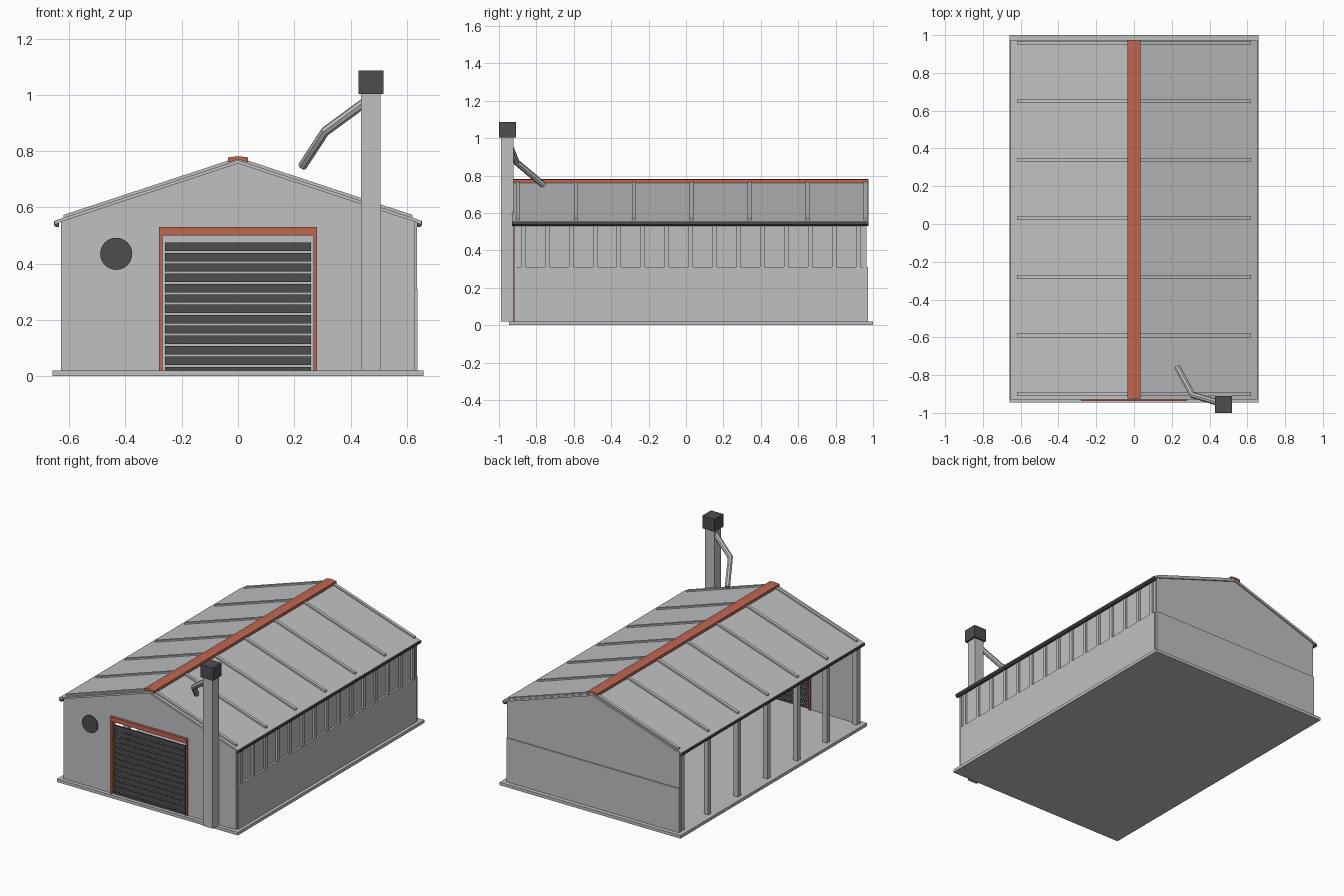
import bpy
import bmesh
from math import pi
from mathutils import Matrix, Vector

cube = bpy.data.objects.get("Cube")
if cube:
    bpy.data.objects.remove(cube, do_unlink=True)


def material(name, rgb):
    m = bpy.data.materials.new(name)
    m.use_nodes = True
    m.diffuse_color = (*rgb, 1)
    m.node_tree.nodes["Principled BSDF"].inputs["Base Color"].default_value = (*rgb, 1)
    return m


GREY = material("light grey metal", (0.52, 0.53, 0.54))
DARK = material("charcoal", (0.075, 0.075, 0.08))
RUST = material("rust orange", (0.52, 0.135, 0.08))


def finish(name, bm, mat):
    bmesh.ops.recalc_face_normals(bm, faces=bm.faces)
    mesh = bpy.data.meshes.new(name)
    bm.to_mesh(mesh)
    bm.free()
    mesh.materials.append(mat)
    ob = bpy.data.objects.new(name, mesh)
    bpy.context.collection.objects.link(ob)
    return ob


def box(name, x, y, z, mat):
    """Box from (low, high) pairs on each axis."""
    bm = bmesh.new()
    size = [b - a for a, b in (x, y, z)]
    mid = Vector([(a + b) / 2 for a, b in (x, y, z)])
    bmesh.ops.create_cube(bm, size=1, matrix=Matrix.Translation(mid) @ Matrix.Diagonal((*size, 1)))
    return finish(name, bm, mat)


def prism(name, points, y, mat):
    """Profile in x and z, extruded along y."""
    bm = bmesh.new()
    face = bm.faces.new([bm.verts.new((px, y[0], pz)) for px, pz in points])
    ext = bmesh.ops.extrude_face_region(bm, geom=[face])
    moved = [v for v in ext["geom"] if isinstance(v, bmesh.types.BMVert)]
    bmesh.ops.translate(bm, vec=(0, y[1] - y[0], 0), verts=moved)
    return finish(name, bm, mat)


FLOOR, FRONT, BACK, HALF = 0.02, -0.92, 0.965, 0.63
PANEL_TOP = 0.31


def roof_z(x):
    return 0.768 - 0.33 * abs(x)


def chevron(half, low, high):
    return [(-half, roof_z(half) + low), (0, roof_z(0) + low), (half, roof_z(half) + low),
            (half, roof_z(half) + high), (0, roof_z(0) + high), (-half, roof_z(half) + high)]


# Base slab
box("base_slab", (-0.66, 0.66), (-0.945, 1.0), (0, FLOOR), GREY)

# Gable walls, the front one with a doorway
eave = roof_z(HALF) - 0.012
peak = roof_z(0) - 0.012
gable = [(HALF, FLOOR), (HALF, eave), (0, peak), (-HALF, eave), (-HALF, FLOOR)]
DOOR, DOOR_TOP = 0.268, 0.5
doorway = [(-DOOR, FLOOR), (-DOOR, DOOR_TOP), (DOOR, DOOR_TOP), (DOOR, FLOOR)]
prism("front_wall", gable + doorway, (FRONT, FRONT + 0.015), GREY)
prism("back_wall", gable, (BACK - 0.015, BACK), GREY)
box("back_lower_panel", (-HALF, HALF), (BACK, BACK + 0.008), (FLOOR, PANEL_TOP), GREY)

# Closed side wall with lower panel and upright battens
box("side_wall", (0.61, 0.624), (FRONT, BACK), (FLOOR, 0.552), GREY)
box("side_lower_panel", (0.624, 0.638), (-0.905, 0.955), (FLOOR, PANEL_TOP), GREY)
count = 15
for i in range(count):
    y = -0.87 + i * 1.79 / (count - 1)
    box("side_batten", (0.624, 0.637), (y - 0.012, y + 0.012), (PANEL_TOP, 0.55), GREY)

# Roof, ribs, ridge cap and gutters
prism("roof", chevron(0.65, -0.012, 0), (-0.93, 0.975), GREY)
bays = [-0.9 + i * 0.31 for i in range(7)]
for y in bays:
    prism("roof_rib", chevron(0.62, 0, 0.01), (y - 0.01, y + 0.01), GREY)
prism("ridge_cap", [(-0.035, 0.76), (0, 0.771), (0.035, 0.76), (0.035, 0.778),
                    (0, 0.782), (-0.035, 0.778)], (-0.925, 0.975), RUST)
for s in (-1, 1):
    prism("gutter", [(s * 0.636, 0.551), (s * 0.655, 0.551), (s * 0.655, 0.538),
                     (s * 0.648, 0.53), (s * 0.636, 0.53)], (-0.93, 0.975), DARK)

# Open side: posts with knee braces
for y in bays:
    yy = min(y, 0.93)
    box("side_post", (-0.628, -0.596), (yy - 0.016, yy + 0.016), (FLOOR, 0.553), GREY)
    prism("knee_brace", [(-0.6, 0.47), (-0.6, 0.495), (-0.545, 0.578), (-0.53, 0.578)],
          (yy - 0.008, yy + 0.008), GREY)

# Door frame
for s in (-1, 1):
    box("door_jamb", tuple(sorted((s * DOOR, s * 0.28))), (FRONT - 0.012, FRONT + 0.025),
        (FLOOR, DOOR_TOP), RUST)
box("door_lintel", (-0.28, 0.28), (FRONT - 0.016, FRONT + 0.025), (DOOR_TOP, 0.53), RUST)

# Roller door slats
pitch = 0.0368
for i in range(13):
    top = 0.475 - i * pitch
    box("door_slat", (-0.26, 0.26), (FRONT - 0.002, FRONT + 0.008),
        (max(FLOOR, top - pitch + 0.007), top), DARK)

# Round vent
bm = bmesh.new()
bmesh.ops.create_cone(bm, cap_ends=True, segments=32, radius1=0.057, radius2=0.057, depth=0.008,
                      matrix=Matrix.Translation((-0.433, FRONT - 0.003, 0.435))
                      @ Matrix.Rotation(pi / 2, 4, "X"))
finish("round_vent", bm, DARK)

# Chimney stack and cap
box("chimney_stack", (0.437, 0.507), (-0.988, -0.921), (FLOOR, 1.005), GREY)
box("chimney_cap", (0.428, 0.518), (-1.0, -0.91), (1.003, 1.087), DARK)

# Bent exhaust pipe
curve = bpy.data.curves.new("exhaust_pipe", "CURVE")
curve.dimensions = "3D"
curve.bevel_depth = 0.017
curve.bevel_resolution = 2
curve.use_fill_caps = True
path = [(0.46, -0.95, 0.98), (0.31, -0.905, 0.87), (0.23, -0.76, 0.748)]
spline = curve.splines.new("POLY")
spline.points.add(len(path) - 1)
for point, co in zip(spline.points, path):
    point.co = (*co, 1)
curve.materials.append(GREY)
pipe = bpy.data.objects.new("exhaust_pipe", curve)
bpy.context.collection.objects.link(pipe)
bpy.ops.object.select_all(action="DESELECT")
pipe.select_set(True)
bpy.context.view_layer.objects.active = pipe
bpy.ops.object.convert(target="MESH")
bpy.ops.object.shade_smooth_by_angle()
